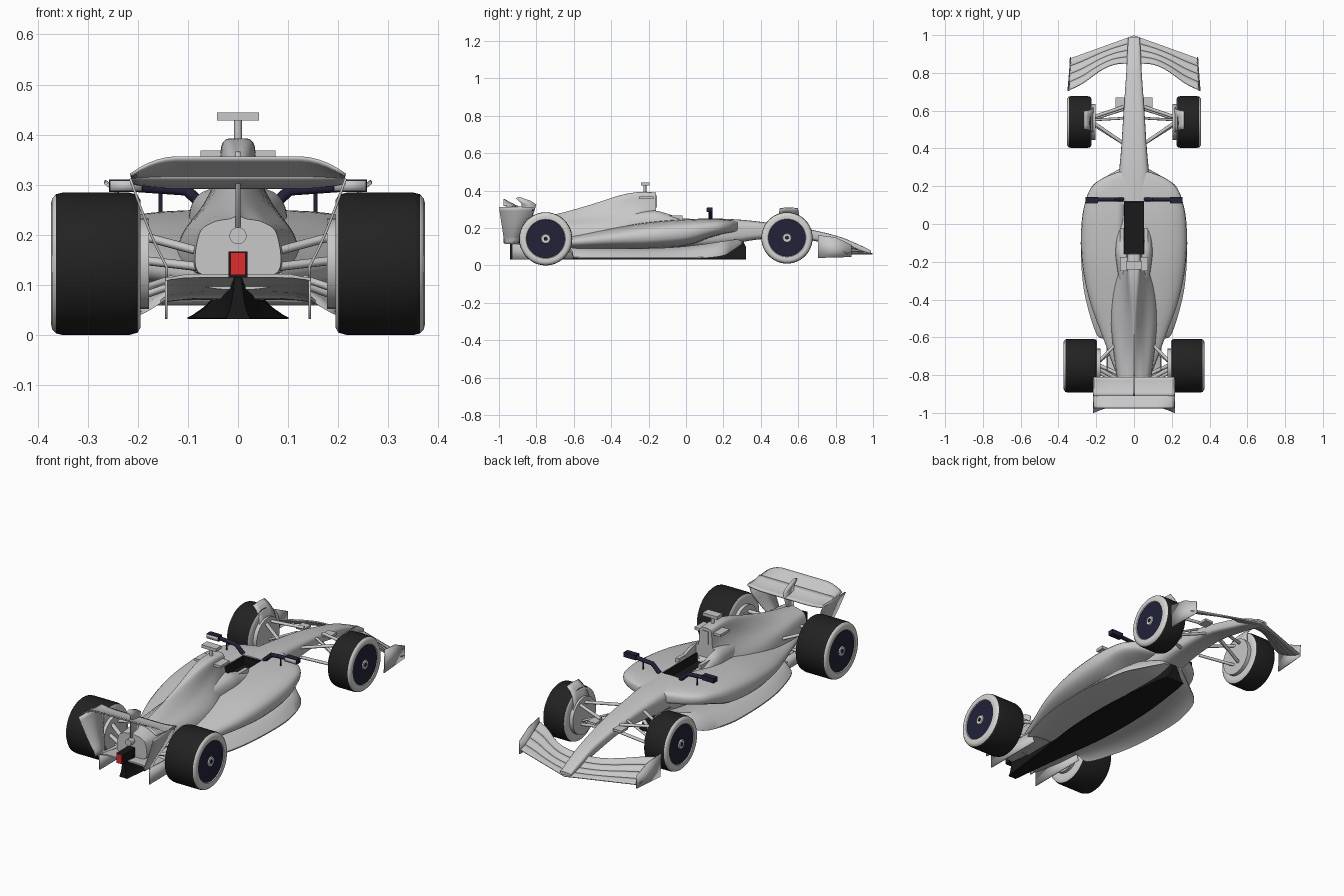
import bpy, bmesh, math
from mathutils import Vector, Matrix

if "Cube" in bpy.data.objects:
    bpy.data.objects.remove(bpy.data.objects["Cube"])


def material(name, rgb):
    m = bpy.data.materials.new(name)
    m.use_nodes = True
    m.diffuse_color = (*rgb, 1)
    m.node_tree.nodes["Principled BSDF"].inputs["Base Color"].default_value = (*rgb, 1)
    return m


GREY = material("body grey", (.58, .58, .58))
WALL = material("tyre sidewall pale grey", (.66, .66, .64))
TYRE = material("tyre rubber", (.016, .016, .016))
BLACK = material("carbon black", (.01, .01, .01))
NAVY = material("dark navy", (.016, .016, .042))
RED = material("light red", (.75, .025, .025))


def finish(name, bm, mats, mirror=False, thick=0):
    bmesh.ops.recalc_face_normals(bm, faces=bm.faces)
    me = bpy.data.meshes.new(name)
    bm.to_mesh(me)
    bm.free()
    ob = bpy.data.objects.new(name, me)
    bpy.context.collection.objects.link(ob)
    for m in mats if isinstance(mats, list) else [mats]:
        me.materials.append(m)
    if thick:
        ob.modifiers.new("Thickness", 'SOLIDIFY').thickness = thick
        ob.modifiers["Thickness"].offset = 0
    if mirror:
        ob.modifiers.new("Mirror", 'MIRROR')
    bpy.ops.object.select_all(action='DESELECT')
    bpy.context.view_layer.objects.active = ob
    ob.select_set(True)
    bpy.ops.object.shade_smooth_by_angle(angle=math.radians(38))
    return ob


def smooth(pts, steps=4):
    """Catmull-Rom resampling of a list of tuples."""
    out = []
    for i in range(len(pts) - 1):
        quad = list(zip(pts[max(i - 1, 0)], pts[i], pts[i + 1], pts[min(i + 2, len(pts) - 1)]))
        for k in range(steps):
            t = k / steps
            out.append(tuple(b + t / 2 * (c - a + t * (2*a - 5*b + 4*c - d + t * (3*b - a - 3*c + d)))
                             for a, b, c, d in quad))
    return out + [tuple(pts[-1])]


def loft(name, stations, section, mat):
    """Skin mirrored half sections (top centre to bottom centre) along y."""
    bm = bmesh.new()
    rings = []
    for s in smooth(stations):
        half = section(*s[1:])
        full = half + [(-x, z) for x, z in half[-2:0:-1]]
        rings.append([bm.verts.new((x, s[0], z)) for x, z in full])
    n = len(rings[0])
    for a, b in zip(rings, rings[1:]):
        for i in range(n):
            bm.faces.new((a[i], a[(i + 1) % n], b[(i + 1) % n], b[i]))
    bm.faces.new(rings[0])
    bm.faces.new(rings[-1])
    return finish(name, bm, mat)


def oval(w, zb, zt, n=3.6, count=16):
    pts = []
    for i in range(count + 1):
        a = math.pi * i / count
        c, s = math.cos(a), max(math.sin(a), 0)
        x = 0 if i in (0, count) else w * s ** (2 / n)
        pts.append((x, (zb + zt) / 2 + (zt - zb) / 2 * math.copysign(abs(c) ** (2 / n), c)))
    return pts


def box(name, lo, hi, mat, mirror=False):
    lo, hi = Vector(lo), Vector(hi)
    bm = bmesh.new()
    bmesh.ops.create_cube(bm, size=1, matrix=Matrix.Translation((lo + hi) / 2) @ Matrix.Diagonal((*(hi - lo), 1)))
    return finish(name, bm, mat, mirror)


def rod(name, a, b, r, mat=GREY, mirror=True, sides=12, flat=1.0):
    a, b = Vector(a), Vector(b)
    bm = bmesh.new()
    turn = (b - a).to_track_quat('Z', 'Y').to_matrix().to_4x4()
    bmesh.ops.create_cone(bm, cap_ends=True, segments=sides, radius1=r, radius2=r, depth=(b - a).length,
                          matrix=Matrix.Translation((a + b) / 2) @ turn @ Matrix.Diagonal((1, flat, 1, 1)))
    return finish(name, bm, mat, mirror)


def plate(name, pts, mat=GREY, mirror=True, thick=.005):
    bm = bmesh.new()
    bm.faces.new([bm.verts.new(p) for p in pts])
    return finish(name, bm, mat, mirror, thick)


def sheet(name, f, us, vs, thick=.005, mirror=True):
    bm = bmesh.new()
    g = [[bm.verts.new(f(u, v)) for v in vs] for u in us]
    for p, q in zip(g, g[1:]):
        for i in range(len(vs) - 1):
            bm.faces.new((p[i], p[i + 1], q[i + 1], q[i]))
    return finish(name, bm, GREY, mirror, thick)


def wheel(name, x0, x1, y, z, r, seg=48):
    # (x, radius, material of the band that follows)
    prof = [(x0, .01, 0), (x0, .8*r, 0), (x0, .9*r, 0), (x0 + .006, .97*r, 1), (x0 + .022, r, 1),
            (x1 - .022, r, 1), (x1 - .01, .98*r, 0), (x1 - .002, .92*r, 0), (x1, .86*r, 0), (x1 - .001, .74*r, 0),
            (x1 - .005, .72*r, 2), (x1 - .005, .18*r, 0), (x1, .16*r, 0), (x1, .07*r, 2), (x1 - .006, .06*r, 2)]
    bm = bmesh.new()
    rings = [[bm.verts.new((x, y + q * math.cos(2*math.pi*i/seg), z + q * math.sin(2*math.pi*i/seg)))
              for i in range(seg)] for x, q, _ in prof]
    for (a, b), (_, _, m) in zip(zip(rings, rings[1:]), prof):
        for i in range(seg):
            bm.faces.new((a[i], a[(i+1) % seg], b[(i+1) % seg], b[i])).material_index = m
    bm.faces.new(rings[0])
    bm.faces.new(rings[-1]).material_index = 2
    finish(name, bm, [WALL, TYRE, NAVY], mirror=True)


wheel("rear_wheels", .195, .373, -.75, .142, .142)
wheel("front_wheels", .225, .355, .54, .147, .137)

# Nose, cockpit shell and sidepods, with the cockpit cut out of both
tub = loft("nose_and_tub", [(.99, .03, .06, .08), (.9, .036, .08, .122), (.8, .041, .105, .16),
           (.6, .055, .145, .205), (.4, .068, .14, .233), (.27, .08, .12, .246), (.12, .092, .1, .252),
           (-.02, .095, .1, .255), (-.1, .098, .1, .28), (-.17, .098, .1, .295), (-.3, .08, .1, .28)], oval, GREY)
pods = loft("sidepods", [(.275, .085, .18, .238, 3), (.24, .17, .175, .243, 3), (.19, .228, .165, .248, 3),
            (.12, .257, .145, .25, 3), (0, .278, .105, .248, 3), (-.2, .275, .085, .232, 2.8),
            (-.4, .237, .085, .2, 2.5), (-.6, .165, .085, .165, 2.3), (-.8, .09, .09, .14, 2.3)], oval, GREY)
cutter = box("cockpit_cutter", (-.054, -.16, .17), (.054, .122, .5), BLACK)
cutter.hide_render = True
for shell in (tub, pods):
    cut = shell.modifiers.new("Cockpit", 'BOOLEAN')
    cut.operation, cut.object, cut.solver = 'DIFFERENCE', cutter, 'EXACT'
    bpy.context.view_layer.objects.active = shell
    bpy.ops.object.modifier_apply(modifier="Cockpit")
bpy.data.objects.remove(cutter)
box("cockpit_seat", (-.054, -.16, .165), (.054, .122, .205), BLACK)
box("cockpit_lining", (.047, -.16, .19), (.0545, .122, .247), BLACK, True)
box("cockpit_bulkhead", (-.054, .114, .19), (.054, .1225, .247), BLACK)

# Engine cover
loft("engine_cover", [(-.16, .03, .39, .037, .33, .045), (-.25, .03, .392, .042, .32, .085),
     (-.35, .024, .375, .05, .29, .108), (-.5, .014, .328, .055, .262, .112), (-.65, .012, .285, .052, .243, .1),
     (-.8, .014, .252, .05, .232, .084), (-.87, .016, .24, .05, .225, .078)],
     lambda a, zt, b, zm, w: smooth([(0, zt), (a, zt - .008), (b, zm), (w, .2), (w * 1.02, .125), (0, .12)], 5), GREY)
rod("exhaust_pipe", (0, -.8, .198), (0, -.9, .198), .017, mirror=False, sides=24)
box("headrest_plate", (-.075, -.25, .355), (.075, -.175, .368), GREY)
box("roll_hoop_camera", (-.018, -.178, .31), (.018, -.155, .375), GREY)
rod("antenna_post", (0, -.22, .38), (0, -.22, .435), .008, mirror=False)
box("camera_bar", (-.042, -.24, .428), (.042, -.195, .444), GREY)
box("cockpit_rim", (.054, -.17, .24), (.073, -.02, .268), GREY, True)

# Floor and keel
loft("floor", [(.3, .06, .12, .14, .115), (.25, .15, .1, .137, .08), (.19, .23, .085, .128, .05),
     (.05, .27, .075, .108, .037), (-.1, .282, .07, .095, .037), (-.3, .272, .07, .09, .037),
     (-.45, .243, .07, .09, .037), (-.59, .195, .072, .092, .04), (-.62, .146, .08, .1, .07),
     (-.75, .145, .09, .108, .08), (-.93, .145, .115, .122, .108)],
     lambda w, r, t, e: [(0, t), (.4*w, t), (.7*w, t), (.88*w, .6*t + .4*e), (w, e + .006), (w, e),
                         (.93*w, .65*e + .35*r), (.75*w, .2*e + .8*r), (.45*w, r), (0, r)], GREY)
loft("keel", [(.32, .05, .1), (.29, .055, .135), (.2, .07, .13), (-.05, .095, .115), (-.35, .092, .115),
     (-.65, .055, .115), (-.94, .022, .115)],
     lambda s, t: smooth([(0, t), (.3*s, t), (.42*s, .09), (.65*s, .06), (.93*s, .04), (s, .032), (0, .032)], 3), BLACK)
plate("diffuser_walls", [(.143, -.93, .032), (.143, -.6, .034), (.143, -.62, .1), (.143, -.93, .115)])

# Rear crash structure and light
box("rear_crash_box", (-.019, -.968, .115), (.019, -.85, .167), BLACK)
box("rain_light", (-.015, -.976, .12), (.015, -.968, .165), RED)

# Rear wing: main plane, flap, rolled end plates and pylon
droop = lambda x: .035 * max(0, (abs(x) - .12) / .095) ** 2
span = [-.214 + .428 * i / 24 for i in range(25)]
chord = [i / 6 for i in range(7)]
sheet("rear_wing_main_plane", lambda x, t: (x, -.81 - .1*t, .296 + .022*t*t + .3*droop(x)*(1 - t)),
      span, chord, .009, mirror=False)
sheet("rear_wing_flap", lambda x, t: (x, -.9 - .075*t, .314 + .04*t - droop(x)*t), span, chord, .006, mirror=False)
sheet("rear_wing_end_plates",
      lambda v, t: (.142 + .073 * min(1, max(0, v * 1.15 - .15)) ** .8, (1 - t) * (-.97 - .03 * v)
                    + t * (-.9 + .08 * min(1, v * 1.35)), .115 + .197 * v),
      [i / 10 for i in range(11)], [0, .5, 1])
plate("rear_wing_pylon", [(0, -.84, .2), (0, -.8, .325), (0, -.83, .345), (0, -.89, .366), (0, -.91, .36),
                          (0, -.88, .33), (0, -.88, .2)], mirror=False, thick=.009)

# Front wing: four stacked elements per side and end plates
trail = smooth([(0, .85), (.1, .845), (.18, .81), (.27, .745), (.34, .71)], 6)


def front_wing(i, f):
    x, y = trail[i]
    return (x, (.998 - .36 * x) * (1 - f) + y * f, .062 + (.055 + .08 * x) * f ** 1.4)


for k in range(4):
    sheet(f"front_wing_element_{k + 1}", lambda i, t: front_wing(i, (k + .98 * t) / 4),
          range(len(trail)), [j / 3 for j in range(4)], .006)
plate("front_wing_end_plates", [(.335, .885, .045), (.345, .705, .04), (.35, .705, .162), (.342, .8, .15),
                                (.336, .885, .11)])
box("nose_winglets", (.05, .615, .185), (.098, .67, .197), GREY, True)

# Suspension arms (start, end, radius)
arms = [((.055, .62, .2), (.235, .56, .215), .009), ((.06, .43, .2), (.235, .55, .215), .009),
        ((.05, .61, .155), (.235, .55, .1), .009), ((.06, .43, .15), (.235, .54, .1), .009),
        ((.055, .56, .2), (.235, .55, .11), .007),
        ((.08, -.62, .17), (.2, -.74, .2), .009), ((.07, -.83, .165), (.2, -.76, .2), .011),
        ((.08, -.64, .13), (.2, -.74, .09), .009), ((.07, -.84, .135), (.2, -.78, .15), .011),
        ((.07, -.8, .12), (.2, -.74, .075), .009)]
for n, (a, b, r) in enumerate(arms):
    rod(f"{'front' if a[1] > 0 else 'rear'}_suspension_arm_{n + 1}", a, b, r, flat=.8)
rod("front_brake_drums", (.205, .54, .147), (.23, .54, .147), .095, sides=32)
rod("rear_brake_drums", (.178, -.75, .142), (.2, -.75, .142), .09, sides=32)

# Deflectors that lean out over the front wheels
sheet("front_wheel_deflectors",
      lambda v, t: (.216 + .05 * v ** 4, .55 + t * (.075 - .027 * v), .17 + .138 * v - .004 * t * t),
      [i / 8 for i in range(9)], [-1, -.5, 0, .5, 1], .005)

# Mirrors
box("mirror_housings", (.19, .112, .285), (.258, .142, .31), NAVY, True)
plate("mirror_glass", [(.192, .11, .287), (.256, .11, .287), (.256, .11, .308), (.192, .11, .308)], GREY, True, .003)
rod("mirror_arms", (.1, .13, .288), (.2, .13, .295), .01, NAVY)
rod("mirror_arm_roots", (.06, .13, .25), (.104, .13, .29), .011, NAVY)
rod("mirror_struts", (.155, .13, .235), (.155, .13, .287), .004, NAVY)
